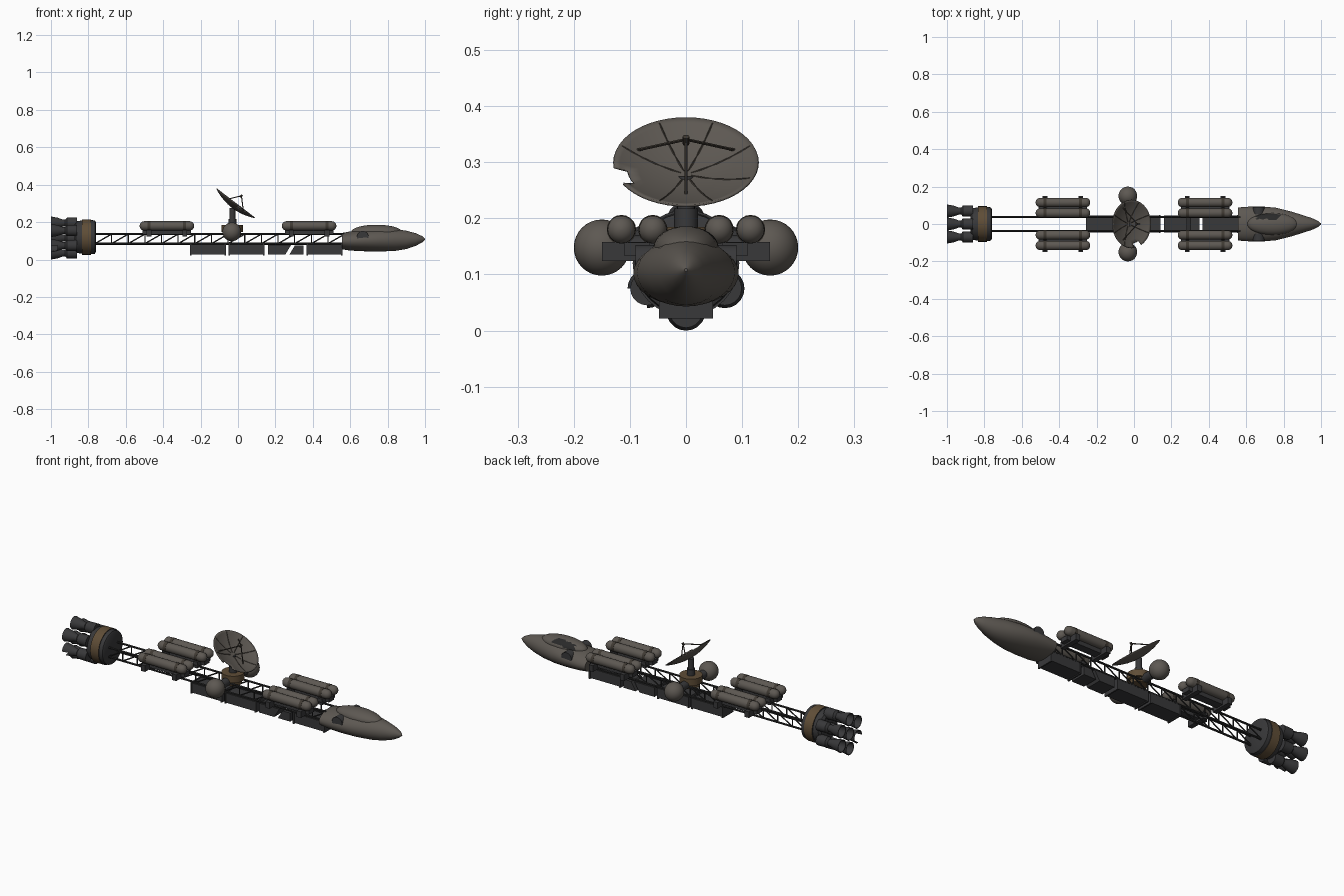
import bpy, bmesh, math
from mathutils import Vector, Matrix

if "Cube" in bpy.data.objects:
    bpy.data.objects.remove(bpy.data.objects["Cube"])


def material(name, rgb):
    m = bpy.data.materials.new(name)
    m.diffuse_color = (*rgb, 1)
    m.use_nodes = True
    m.node_tree.nodes["Principled BSDF"].inputs["Base Color"].default_value = m.diffuse_color
    return m


HULL = material("warm grey", (0.11, 0.098, 0.085))
DARK = material("dark grey", (0.04, 0.04, 0.042))
BLACK = material("charcoal", (0.022, 0.022, 0.022))
BROWN = material("brown band", (0.115, 0.075, 0.038))
RIB = material("dark bronze", (0.05, 0.042, 0.033))


def finish(name, bm, mats, smooth=True, matrix=None):
    bmesh.ops.recalc_face_normals(bm, faces=bm.faces[:])
    if matrix:
        bm.transform(matrix)
    me = bpy.data.meshes.new(name)
    bm.to_mesh(me)
    bm.free()
    for m in mats:
        me.materials.append(m)
    ob = bpy.data.objects.new(name, me)
    bpy.context.collection.objects.link(ob)
    if smooth:
        bpy.ops.object.select_all(action='DESELECT')
        ob.select_set(True)
        bpy.context.view_layer.objects.active = ob
        bpy.ops.object.shade_smooth_by_angle(angle=math.radians(35))
    return ob


def loft(rings, n):
    """Skin over rings (x, y, z, half width, half height) along x, with end caps."""
    bm = bmesh.new()
    loops = [[bm.verts.new((x, y + w * math.cos(math.tau * i / n), z + h * math.sin(math.tau * i / n)))
              for i in range(n)] for x, y, z, w, h in rings]
    for a, b in zip(loops, loops[1:]):
        for i in range(n):
            bm.faces.new((a[i], a[(i + 1) % n], b[(i + 1) % n], b[i]))
    bm.faces.new(loops[0])
    bm.faces.new(loops[-1])
    return bm


def lathe(profile, y, z, n=24):
    return loft([(x, y, z, r, r) for x, r in profile], n)


def add_box(bm, lo, hi):
    lo, hi = Vector(lo), Vector(hi)
    bmesh.ops.create_cube(bm, size=1, matrix=Matrix.Translation((lo + hi) / 2) @ Matrix.Diagonal((*(hi - lo), 1)))


def add_rod(bm, a, b, r, n=6):
    a, b = Vector(a), Vector(b)
    q = (b - a).to_track_quat('Z', 'Y').to_matrix().to_4x4()
    bmesh.ops.create_cone(bm, cap_ends=True, segments=n, radius1=r, radius2=r, depth=(b - a).length,
                          matrix=Matrix.Translation((a + b) / 2) @ q)


# Command hull: lofted pointed body
sections = [(0.555, .088, .055, .142), (0.60, .092, .048, .150), (0.68, .094, .044, .160), (0.76, .087, .043, .165),
            (0.84, .067, .046, .163), (0.90, .048, .056, .154), (0.95, .032, .073, .141),
            (0.985, .016, .092, .125), (1.0, .003, .105, .111)]
finish("command_hull", loft([(x, 0, (a + b) / 2, w, (b - a) / 2) for x, w, a, b in sections], 32), [HULL])

# Raised cockpit with a dark opening on one side
bm = bmesh.new()
bmesh.ops.create_uvsphere(bm, u_segments=32, v_segments=16, radius=1,
                          matrix=Matrix.Translation((.74, 0, .148)) @ Matrix.Diagonal((.135, .058, .038, 1)))
for f in bm.faces:
    c = f.calc_center_median()
    f.material_index = int(.025 < c.y < .054 and .655 < c.x < .775)
finish("cockpit", bm, [HULL, BLACK])

# Side ports
for s in (-1, 1):
    bm = bmesh.new()
    add_rod(bm, (.667, s * .05, .122), (.667, s * .09, .122), .031, 24)
    finish("side_port", bm, [DARK])

# Engine block with brown band
bm = lathe([(-.875, .07), (-.865, .084), (-.835, .089), (-.835, .095), (-.785, .095),
            (-.785, .091), (-.765, .089), (-.76, .08)], 0, .12, 32)
for f in bm.faces:
    f.material_index = int(-.83 < f.calc_center_median().x < -.79)
finish("engine_block", bm, [DARK, BROWN])

# Engine nozzles: ring of six plus centre, one with a torn lip
nozzle = [(-.86, .03), (-.915, .029), (-.925, .018), (-.94, .02), (-.965, .029), (-1.0, .035),
          (-1.0, .031), (-.965, .025), (-.94, .015)]
spots = [(.08 * math.cos(math.pi * (k / 3 + .5)), .115 + .08 * math.sin(math.pi * (k / 3 + .5))) for k in range(6)]
for k, (y, z) in enumerate(spots + [(0, .115)]):
    bm = lathe(nozzle, y, z, 20)
    if k == 2:
        torn = [f for f in bm.faces if f.calc_center_median().x < -.965 and f.calc_center_median().z < z
                and f.calc_center_median().y < y]
        bmesh.ops.delete(bm, geom=torn, context='FACES')
    finish("engine_nozzle", bm, [DARK])

# Spine truss: two side frames with posts and diagonals
bm = bmesh.new()
x0, x1, bays, low, high = -.765, .57, 15, .085, .136
step = (x1 - x0) / bays
for y in (-.038, .038):
    for z in (low, high):
        add_rod(bm, (x0, y, z), (x1, y, z), .006)
    for i in range(bays):
        x = x0 + i * step
        add_rod(bm, (x, y, low), (x, y, high), .0035)
        add_rod(bm, (x, y, low), (x + step, y, high), .0035)
finish("spine_truss", bm, [BLACK], False)

# Fuel tanks in pairs on brackets, fore and aft
for cx in (-.38, .38):
    for s in (-1, 1):
        for y in (.059, .115):
            half = [(.146 - .025 * (1 - math.cos(a)), max(.025 * math.sin(a), .001))
                    for a in [math.pi * k / 12 for k in range(7)]]
            prof = [(cx - x, r) for x, r in half] + [(cx + x, r) for x, r in reversed(half)]
            finish("fuel_tank", lathe(prof, s * y, .18, 20), [HULL])
            for dx in (-.095, .095):
                finish("tank_strap", lathe([(cx + dx - .008, .0262), (cx + dx + .008, .0262)], s * y, .18, 20), [RIB])
        bm = bmesh.new()
        for dx in (-.095, .095):
            ya, yb = sorted((s * .034, s * .15))
            add_box(bm, (cx + dx - .013, ya, .124), (cx + dx + .013, yb, .158))
        ya, yb = sorted((s * .065, s * .11))
        add_box(bm, (cx - .13, ya, .133), (cx + .13, yb, .157))
        finish("tank_bracket", bm, [DARK], False)

# Cargo containers with ribbed ends
for i, a in enumerate((-.257, -.05, .16, .367)):
    bm = bmesh.new()
    if i == 2:  # damaged container split by a gash
        add_box(bm, (a, -.045, .027), (.268, .045, .078))
        add_box(bm, (.29, -.045, .027), (.35, .045, .074))
        for v in bm.verts:
            if .26 < v.co.x < .30:
                v.co.x += (v.co.z - .052) * .6
    else:
        add_box(bm, (a, -.045, .027), (a + .193, .045, .08))
        for x in (a, a + .185):
            add_box(bm, (x, -.048, .022), (x + .008, .048, .083))
    finish("cargo_container", bm, [DARK], False)

# Central hub, neck and mast
bm = bmesh.new()
for z0, z1, r in ((.125, .15, .045), (.148, .185, .058)):
    add_rod(bm, (-.03, 0, z0), (-.03, 0, z1), r, 24)
finish("hub_collar", bm, [BROWN])
bm = bmesh.new()
add_rod(bm, (-.03, 0, .18), (-.03, 0, .275), .016, 16)
add_rod(bm, (-.03, 0, .18), (-.03, 0, .218), .021, 16)
finish("dish_mast", bm, [DARK])

# Sphere tanks either side of the hub
for s in (-1, 1):
    bm = bmesh.new()
    bmesh.ops.create_uvsphere(bm, u_segments=28, v_segments=16, radius=.05,
                              matrix=Matrix.Translation((-.033, s * .15, .148)))
    finish("sphere_tank", bm, [HULL])
    bm = bmesh.new()
    add_rod(bm, (-.033, s * .03, .148), (-.033, s * .11, .148), .022, 16)
    finish("sphere_arm", bm, [DARK])

# Antenna dish: local z is the axis, local x points down the slope
N = 48
axis = Vector((.607, 0, .795))
slope = Vector((.795, 0, -.607))
tilt = Matrix((slope, (0, 1, 0), axis)).transposed().to_4x4()
tilt.translation = (-.012, 0, .301)


def bowl(r):
    return -.03 * (1 - (r / .129) ** 2)


bm = bmesh.new()
radii = [.004, .03, .06, .085, .105, .118, .129]
loops = [[bm.verts.new((r * math.cos(math.tau * i / N), r * math.sin(math.tau * i / N), bowl(r)))
          for i in range(N)] for r in radii]
bm.faces.new(loops[0])
for k, (a, b) in enumerate(zip(loops, loops[1:])):
    for i in range(N):
        angle = (i + .5) * 360 / N
        if k >= 4 and 281 - (k == 5) * 7 < angle < 300:  # bite out of the rim
            continue
        bm.faces.new((a[i], a[(i + 1) % N], b[(i + 1) % N], b[i]))
bmesh.ops.delete(bm, geom=[v for v in bm.verts if not v.link_faces], context='VERTS')
dish = finish("antenna_dish", bm, [HULL], True, tilt)
shell = dish.modifiers.new("thickness", 'SOLIDIFY')
shell.thickness = .004
shell.offset = 0

# Dish ribs and feed tripod
bm = bmesh.new()
for k in range(8):
    t = math.tau * (k + .5) / 8
    pts = [(r * math.cos(t), r * math.sin(t), bowl(r) + .001) for r in (.01, .05, .09, .124)]
    if k != 6:
        for a, b in zip(pts, pts[1:]):
            add_rod(bm, a, b, .0018, 5)
finish("dish_ribs", bm, [RIB], False, tilt)
bm = bmesh.new()
for t, r in ((0, .07), (math.tau / 3, .1), (-math.tau / 3, .1)):
    add_rod(bm, (r * math.cos(t), r * math.sin(t), bowl(r)), (0, 0, .05), .0028)
add_rod(bm, (0, 0, .04), (0, 0, .056), .006, 10)
finish("feed_tripod", bm, [RIB], False, tilt)
